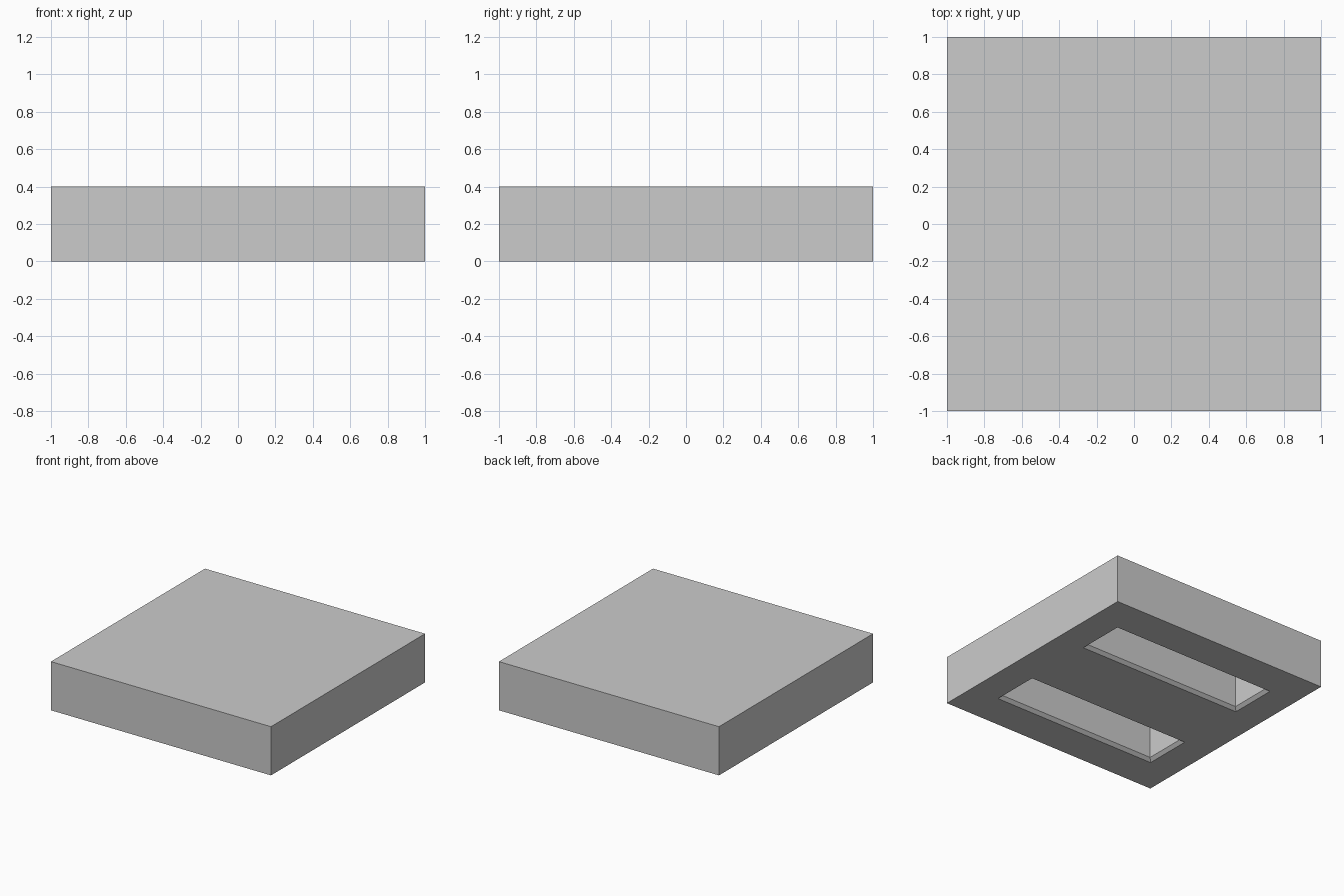
import bpy
import bmesh

if "Cube" in bpy.data.objects:
    bpy.data.objects.remove(bpy.data.objects["Cube"], do_unlink=True)

SIZE, HEIGHT = 2.0, 0.4
SLOT_HALF_LENGTH, SLOT_HALF_WIDTH, SLOT_CENTRE = 0.75, 0.2, 0.5
SLOT_DEPTH, CHAMFER = 0.35, 0.025

grey = bpy.data.materials.new("plain grey")
grey.use_nodes = True
colour = (0.6, 0.6, 0.6, 1.0)
grey.diffuse_color = colour
grey.node_tree.nodes["Principled BSDF"].inputs["Base Color"].default_value = colour


def make_object(name, bm):
    bmesh.ops.recalc_face_normals(bm, faces=bm.faces)
    mesh = bpy.data.meshes.new(name)
    bm.to_mesh(mesh)
    bm.free()
    mesh.materials.append(grey)
    obj = bpy.data.objects.new(name, mesh)
    bpy.context.collection.objects.link(obj)
    return obj


def ring(bm, inset, z, y):
    """Rectangular loop of a slot, shrunk by the inset."""
    a, b = SLOT_HALF_LENGTH - inset, SLOT_HALF_WIDTH - inset
    return [bm.verts.new((sx * a, y + sy * b, z))
            for sx, sy in ((-1, -1), (1, -1), (1, 1), (-1, 1))]


# Square slab
bm = bmesh.new()
bmesh.ops.create_cube(bm, size=1)
for v in bm.verts:
    v.co = (v.co.x * SIZE, v.co.y * SIZE, (v.co.z + 0.5) * HEIGHT)
slab = make_object("slab", bm)

# Two long pockets in the underside, with chamfered rims
for name, side in (("front_slot_cutter", -1), ("back_slot_cutter", 1)):
    bm = bmesh.new()
    loops = [ring(bm, inset, z, side * SLOT_CENTRE) for inset, z in
             ((-CHAMFER, -CHAMFER), (CHAMFER, CHAMFER), (CHAMFER, SLOT_DEPTH))]
    bm.faces.new(loops[0])
    bm.faces.new(loops[-1])
    for low, high in zip(loops, loops[1:]):
        for i in range(4):
            j = (i + 1) % 4
            bm.faces.new((low[i], low[j], high[j], high[i]))
    cutter = make_object(name, bm)
    cutter.hide_render = True
    cutter.hide_viewport = True
    cutter.display_type = 'WIRE'
    cut = slab.modifiers.new(name, 'BOOLEAN')
    cut.operation = 'DIFFERENCE'
    cut.solver = 'EXACT'
    cut.object = cutter
